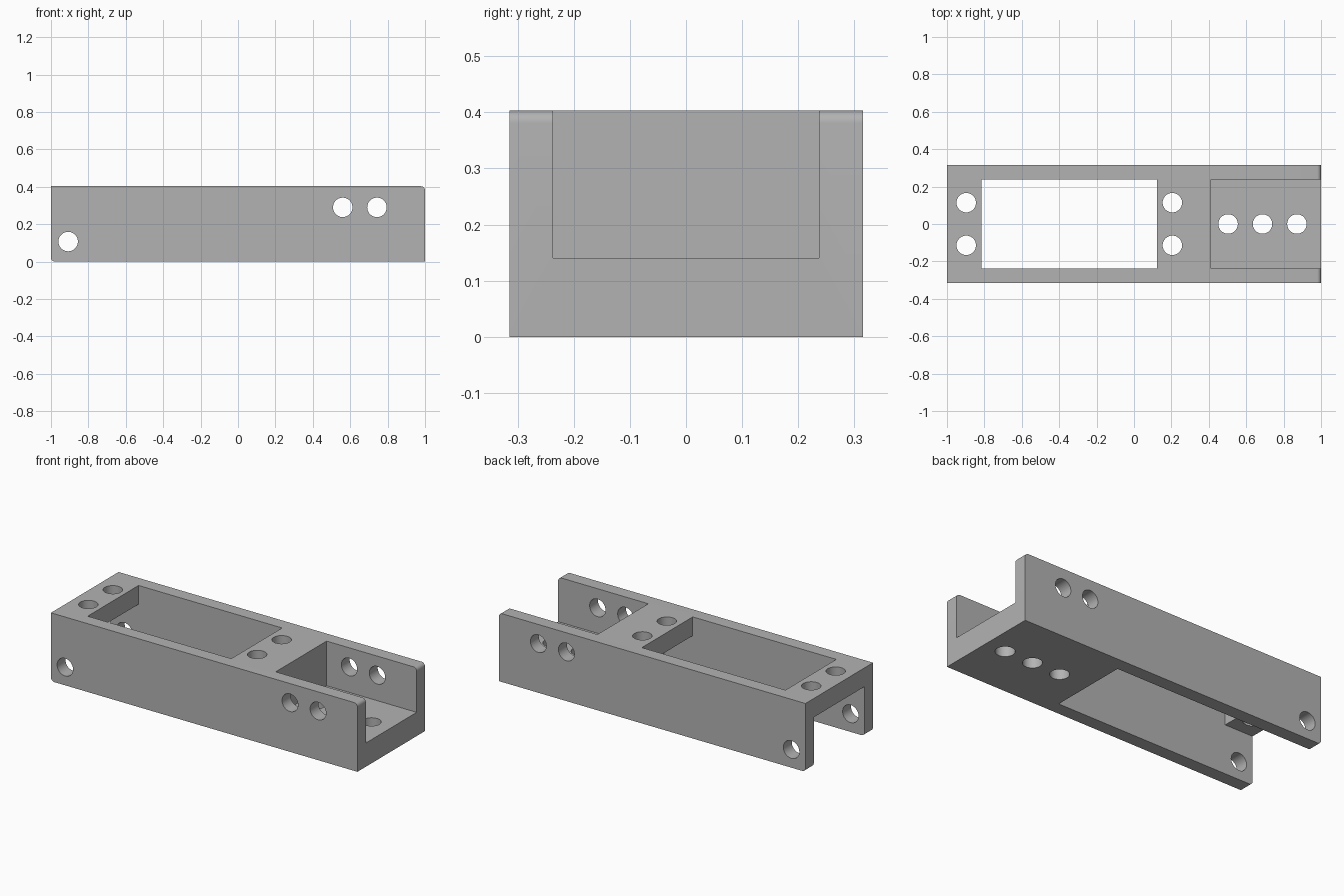
import bpy, bmesh, math
from mathutils import Matrix, Vector

old = bpy.data.objects.get("Cube")
if old:
    bpy.data.objects.remove(old, do_unlink=True)

LENGTH, WIDTH, HEIGHT = 2.0, 0.63, 0.403
ROUND = 0.022        # rounded end edges
INNER = 0.237        # half width between the side walls
HOLE = 0.052

grey = bpy.data.materials.new("grey")
grey.use_nodes = True
colour = (0.45, 0.45, 0.45, 1)
grey.diffuse_color = colour
grey.node_tree.nodes["Principled BSDF"].inputs["Base Color"].default_value = colour


def make_object(name, bm):
    bmesh.ops.recalc_face_normals(bm, faces=bm.faces)
    mesh = bpy.data.meshes.new(name)
    bm.to_mesh(mesh)
    bm.free()
    mesh.materials.append(grey)
    obj = bpy.data.objects.new(name, mesh)
    bpy.context.collection.objects.link(obj)
    return obj


def box(name, low, high):
    low, high = Vector(low), Vector(high)
    bm = bmesh.new()
    bmesh.ops.create_cube(bm, size=1, matrix=Matrix.Translation((low + high) / 2)
                          @ Matrix.Diagonal((*(high - low), 1)))
    return make_object(name, bm)


def drill(name, centre, depth, sideways=False):
    turn = Matrix.Rotation(math.pi / 2 if sideways else 0, 4, "X")
    bm = bmesh.new()
    bmesh.ops.create_cone(bm, cap_ends=True, segments=48, radius1=HOLE, radius2=HOLE,
                          depth=depth, matrix=Matrix.Translation(centre) @ turn)
    return make_object(name, bm)


def corner(x, z, start):
    return [(x + ROUND * math.cos(start + i * math.pi / 16),
             z + ROUND * math.sin(start + i * math.pi / 16)) for i in range(9)]


# Bar body: side profile with two rounded corners, extruded across the width
half = LENGTH / 2
profile = [(half, 0)]
profile += corner(half - ROUND, HEIGHT - ROUND, 0)
profile += [(-half, HEIGHT)]
profile += corner(-half + ROUND, ROUND, math.pi)
bm = bmesh.new()
side = bm.faces.new([bm.verts.new((x, -WIDTH / 2, z)) for x, z in profile])
extruded = bmesh.ops.extrude_face_region(bm, geom=[side])["geom"]
bmesh.ops.translate(bm, vec=(0, WIDTH, 0),
                    verts=[v for v in extruded if isinstance(v, bmesh.types.BMVert)])
body = make_object("bracket_body", bm)

# Open channels at the two ends and the window through the top plate
cutters = [
    box("upper_channel_cutter", (0.412, -INNER, 0.14), (1.2, INNER, 0.6)),
    box("lower_channel_cutter", (-1.2, -INNER, -0.2), (0.31, INNER, 0.292)),
    box("window_cutter", (-0.815, -INNER, 0.2), (0.122, INNER, 0.6)),
]

# Holes across the side walls
for x, z in ((0.56, 0.29), (0.743, 0.29), (-0.908, 0.107)):
    cutters.append(drill("side_hole_cutter", (x, 0, z), 1, sideways=True))

# Holes in the top plate and in the channel floor
for x in (-0.897, 0.205):
    for y in (-0.114, 0.114):
        cutters.append(drill("plate_hole_cutter", (x, y, 0.4), 0.4))
for x in (0.503, 0.687, 0.871):
    cutters.append(drill("floor_hole_cutter", (x, 0, 0.05), 0.3))

bpy.ops.object.select_all(action="DESELECT")
bpy.context.view_layer.objects.active = body
body.select_set(True)
for cutter in cutters:
    cutter.hide_render = True
    cut = body.modifiers.new(cutter.name, "BOOLEAN")
    cut.operation = "DIFFERENCE"
    cut.solver = "EXACT"
    cut.object = cutter
    bpy.ops.object.modifier_apply(modifier=cut.name)
    bpy.data.objects.remove(cutter, do_unlink=True)

bpy.ops.object.shade_smooth_by_angle(angle=math.radians(30))
